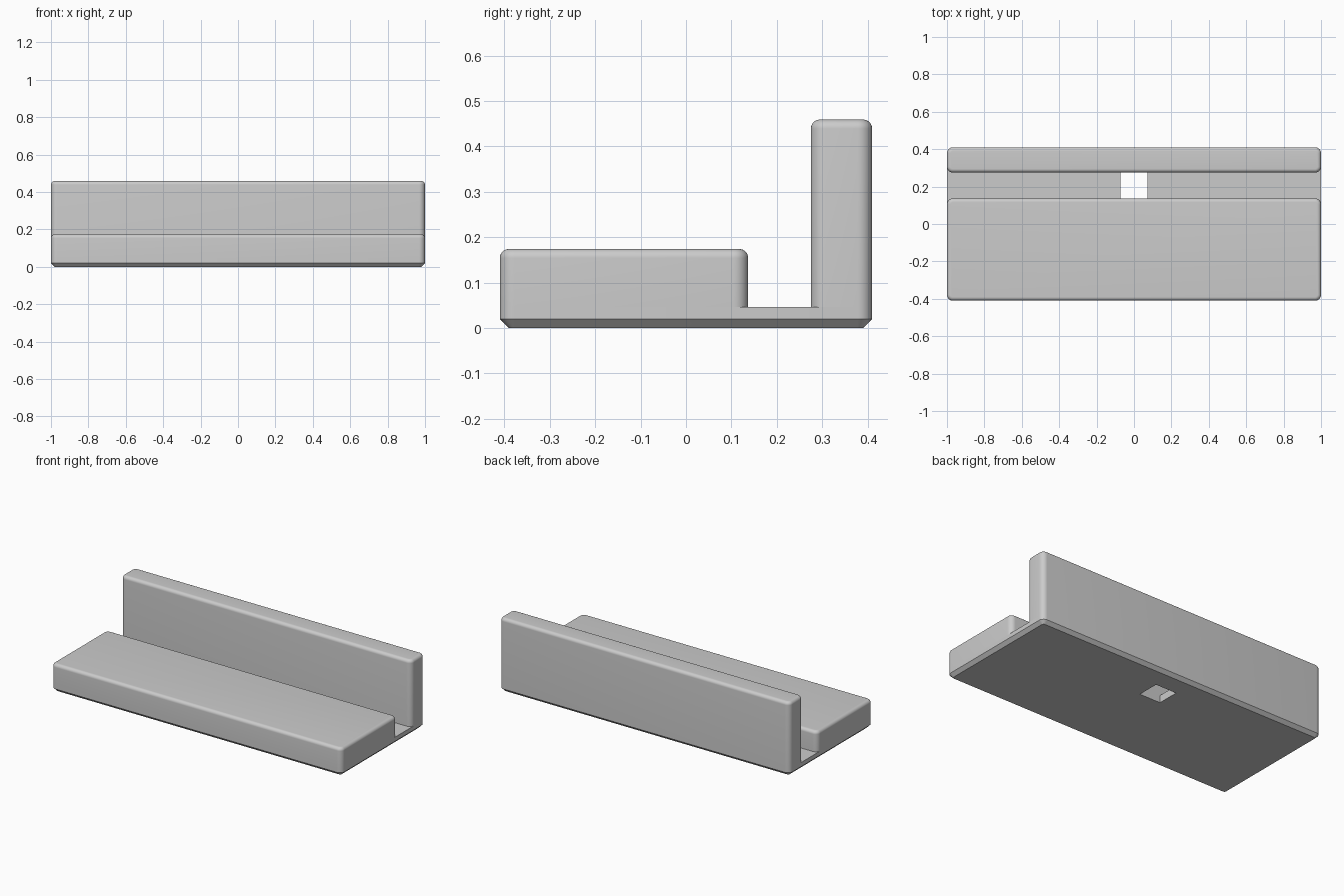
import bpy, bmesh
from math import sin, cos, pi

default = bpy.data.objects.get("Cube")
if default:
    bpy.data.objects.remove(default, do_unlink=True)

grey = bpy.data.materials.new("plain grey")
grey.use_nodes = True
grey.diffuse_color = (0.6, 0.6, 0.6, 1)
grey.node_tree.nodes["Principled BSDF"].inputs["Base Color"].default_value = (0.6, 0.6, 0.6, 1)

HALF_X, HALF_Y = 1.0, 0.41
FLOOR, CORNER, EDGE = 0.046, 0.032, 0.02
SLOT_FRONT, SLOT_BACK = 0.137, 0.275
STEPS = 8


def outline(y0, y1, inset):
    """Rounded rectangle across the full width, drawn in by inset."""
    r = CORNER - inset
    points = []
    for i, (sx, sy) in enumerate(((1, 1), (-1, 1), (-1, -1), (1, -1))):
        cx = sx * (HALF_X - CORNER)
        cy = y1 - CORNER if sy > 0 else y0 + CORNER
        for k in range(STEPS + 1):
            a = (i + k / STEPS) * pi / 2
            points.append((cx + r * cos(a), cy + r * sin(a)))
    return points


def rounded_slab(name, y0, y1, levels, bottom):
    """Loft rounded outlines through (inset, z) levels, bottom to top."""
    bm = bmesh.new()
    rings = [[bm.verts.new((x, y, z)) for x, y in outline(y0, y1, inset)]
             for inset, z in levels]
    for low, high in zip(rings, rings[1:]):
        for i in range(len(low)):
            bm.faces.new((low[i - 1], low[i], high[i], high[i - 1]))
    bm.faces.new(rings[-1])
    if bottom:
        bm.faces.new(rings[0][::-1])
    mesh = bpy.data.meshes.new(name)
    bm.to_mesh(mesh)
    bm.free()
    mesh.materials.append(grey)
    obj = bpy.data.objects.new(name, mesh)
    bpy.context.collection.objects.link(obj)
    return obj


def activate(obj):
    bpy.ops.object.select_all(action='DESELECT')
    obj.select_set(True)
    bpy.context.view_layer.objects.active = obj


def block_levels(top):
    """Straight sides ending in a quarter-round top edge."""
    arc = [(EDGE * (1 - cos(a)), top - EDGE * (1 - sin(a)))
           for a in (k / STEPS * pi / 2 for k in range(STEPS + 1))]
    return [(0, FLOOR)] + arc


# Base plate with a chamfered underside
base = rounded_slab("base_plate", -HALF_Y, HALF_Y,
                    [(EDGE, 0), (0, EDGE), (0, FLOOR)], True)

# Square opening through the slot floor
bpy.ops.mesh.primitive_cube_add(size=1, location=(0, (SLOT_FRONT + SLOT_BACK) / 2, 0))
cutter = bpy.context.object
cutter.name = "opening_cutter"
cutter.hide_render = True
cutter.scale = (0.144, SLOT_BACK - SLOT_FRONT, 0.4)
cut = base.modifiers.new("opening", 'BOOLEAN')
cut.operation, cut.solver, cut.object = 'DIFFERENCE', 'EXACT', cutter
activate(base)
bpy.ops.object.modifier_apply(modifier=cut.name)
bpy.data.objects.remove(cutter, do_unlink=True)

# Low front block and tall back wall, either side of the slot
front = rounded_slab("front_block", -HALF_Y, SLOT_FRONT, block_levels(0.174), False)
back = rounded_slab("back_wall", SLOT_BACK, HALF_Y, block_levels(0.459), False)

for part in (base, front, back):
    activate(part)
    bpy.ops.object.shade_smooth_by_angle()
